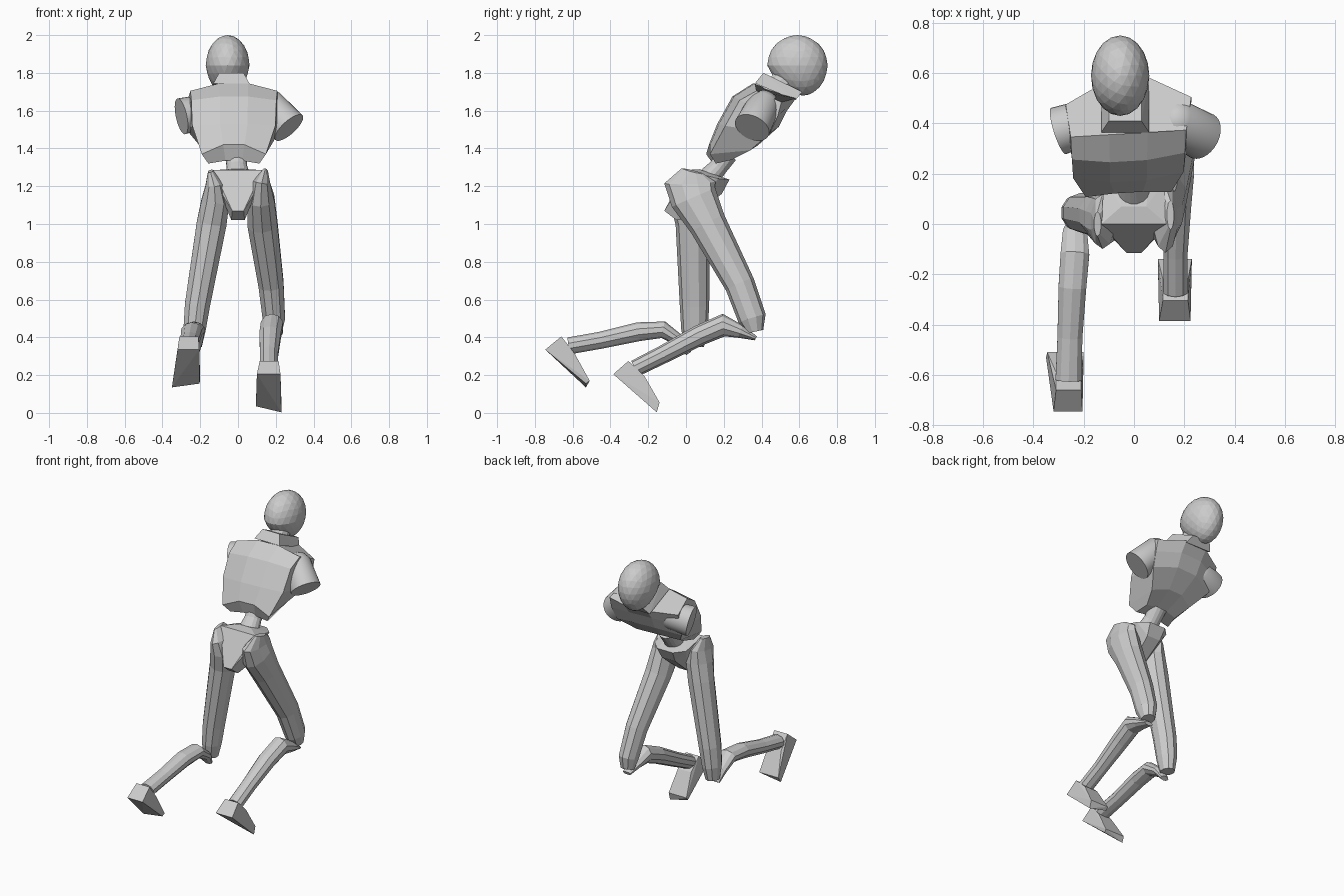
import bpy, bmesh, math
from mathutils import Vector, Matrix

grey = bpy.data.materials.new("clay_grey")
grey.diffuse_color = (0.6, 0.6, 0.6, 1)


def finish(name, bm):
    bmesh.ops.recalc_face_normals(bm, faces=bm.faces[:])
    me = bpy.data.meshes.new(name)
    bm.to_mesh(me)
    bm.free()
    me.materials.append(grey)
    ob = bpy.data.objects.new(name, me)
    bpy.context.collection.objects.link(ob)
    return ob


def loft(name, rings):
    """Skin a list of equal-length point rings and cap both ends."""
    bm = bmesh.new()
    vs = [[bm.verts.new(p) for p in r] for r in rings]
    n = len(rings[0])
    for a, b in zip(vs, vs[1:]):
        for i in range(n):
            j = (i + 1) % n
            bm.faces.new((a[i], a[j], b[j], b[i]))
    bm.faces.new(vs[0])
    bm.faces.new(vs[-1])
    return finish(name, bm)


def limb(name, path, sides=10):
    """Tube along (x, y, z, side radius, depth radius) stations."""
    pts = [Vector(p[:3]) for p in path]
    rings = []
    for i, (c, p) in enumerate(zip(pts, path)):
        t = (pts[min(i + 1, len(pts) - 1)] - pts[max(i - 1, 0)]).normalized()
        u = (Vector((1, 0, 0)) - t * t.x).normalized()
        v = t.cross(u)
        rings.append([c + u * p[3] * math.cos(a) + v * p[4] * math.sin(a)
                      for a in (2 * math.pi * (k + .5) / sides for k in range(sides))])
    return loft(name, rings)


def hull(name, points):
    bm = bmesh.new()
    for p in points:
        bm.verts.new(p)
    bmesh.ops.convex_hull(bm, input=bm.verts[:])
    bmesh.ops.dissolve_limit(bm, angle_limit=0.02, verts=bm.verts[:], edges=bm.edges[:])
    return finish(name, bm)


# Head: faceted egg, narrower toward the chin
bm = bmesh.new()
bmesh.ops.create_icosphere(bm, subdivisions=3, radius=1)
for v in bm.verts:
    taper = 1 + 0.12 * min(v.co.z, 0)
    v.co = Vector((-0.055 + 0.116 * v.co.x * taper,
                   0.59 + 0.16 * v.co.y - 0.03 * min(v.co.z, 0) * (1 - v.co.y),
                   1.84 + 0.16 * v.co.z))
finish("head", bm)

# Neck and collar
limb("neck", [(-.03, .45, 1.68, .06, .07), (-.045, .56, 1.80, .06, .07)], 12)
hull("collar", [(x * w - .035, y, z) for x in (-1, 1) for w, y, z in
                ((.095, .365, 1.745), (.065, .41, 1.80), (.065, .615, 1.70), (.095, .58, 1.655))])

# Torso: back middle, back corner, front corner, front middle, half widths
rows = [
    ((.150, 1.335), (.150, 1.32), (.235, 1.34), (.245, 1.35), .135, .12),
    ((.125, 1.42), (.117, 1.37), (.33, 1.39), (.376, 1.415), .17, .16),
    ((.170, 1.53), (.195, 1.52), (.43, 1.48), (.487, 1.515), .22, .235),
    ((.250, 1.675), (.27, 1.655), (.47, 1.57), (.53, 1.60), .225, .25),
    ((.360, 1.745), (.36, 1.705), (.49, 1.645), (.577, 1.665), .23, .25),
]
rings = []
for bmid, bc, fc, fm, wb, wf in rows:
    half = [(wb, bc), (wf, fc), (wf * .33, fm)]
    right = [(wb * .33, bmid)] + half
    ring = right + [(-x, p) for x, p in reversed(right)]
    rings.append([(x - .022, p[0] + .06 * x, p[1]) for x, p in ring])
loft("torso", rings)

# Upper arm stumps: rounded shoulder, flat cut end
for name, end, n, length in (
        ("left_arm_stump", (-.30, .37, 1.57), (-.93, -.30, -.20), .16),
        ("right_arm_stump", (.27, .35, 1.51), (.62, -.35, -.68), .20)):
    e, n = Vector(end), Vector(n).normalized()
    rot = n.to_track_quat('Z', 'Y').to_matrix()
    prof = [(-length - .04, .03), (-length - .02, .065), (-length + .02, .088), (0, .097)]
    ob = loft(name, [[e + rot @ Vector((r * math.cos(a), r * math.sin(a), h))
                      for a in (math.tau * k / 32 for k in range(32))] for h, r in prof])
    for p in ob.data.polygons:
        p.use_smooth = len(p.vertices) == 4
    ob.data.set_sharp_from_angle(angle=math.radians(40))

# Waist
limb("waist", [(0, .11, 1.235, .07, .06), (-.005, .17, 1.30, .055, .05),
               (-.01, .22, 1.37, .06, .055)], 16)

# Pelvis wedge
hull("pelvis", [(s * x, y, z) for s in (-1, 1) for x, y, z in (
    (.13, .0, 1.285), (.05, .07, 1.29), (.12, .17, 1.24), (.11, -.03, 1.20), (.03, -.115, 1.07),
    (.035, -.05, 1.02), (.035, .03, 1.03), (.05, .19, 1.16), (.06, .23, 1.235))])

# Thighs
limb("right_thigh", [(.145, .035, 1.28, .015, .06), (.125, .02, 1.22, .05, .135),
                     (.12, .04, 1.14, .075, .125), (.13, .115, 1.0, .083, .10),
                     (.175, .285, .68, .07, .08), (.19, .35, .50, .062, .075),
                     (.19, .365, .43, .045, .045)])
limb("left_thigh", [(-.145, .0, 1.28, .015, .05), (-.125, .01, 1.21, .05, .11),
                    (-.12, .02, 1.12, .078, .105), (-.14, .035, 1.0, .083, .09),
                    (-.215, .045, .57, .07, .078), (-.23, .045, .44, .062, .07),
                    (-.235, .045, .35, .045, .05)])

# Shins, bent back from the knees
limb("right_shin", [(.19, .37, .395, .03, .012), (.19, .29, .43, .05, .035),
                    (.18, .20, .465, .062, .06), (.17, .07, .41, .06, .055),
                    (.165, -.12, .31, .05, .048), (.165, -.27, .235, .05, .045)])
limb("left_shin", [(-.235, .015, .315, .03, .015), (-.235, -.03, .38, .05, .03),
                   (-.235, -.12, .44, .06, .045), (-.245, -.25, .43, .058, .05),
                   (-.255, -.45, .385, .052, .045), (-.26, -.62, .355, .055, .045)])

# Feet: heel, ankle back, ankle front, toe top, toe tip as (y, z, left x, right x)
feet = {
    "right_foot": [(-.385, .205, .10, .225), (-.305, .275, .115, .215), (-.22, .195, .115, .215),
                   (-.14, .055, .095, .23), (-.155, .035, .095, .095), (-.155, .003, .23, .23)],
    "left_foot": [(-.745, .335, -.32, -.205), (-.66, .405, -.31, -.21), (-.59, .315, -.31, -.21),
                  (-.51, .17, -.345, -.20), (-.53, .135, -.35, -.35), (-.53, .155, -.205, -.205)],
}
for name, outline in feet.items():
    hull(name, [(x, y, z) for y, z, a, b in outline for x in {a, b}])
